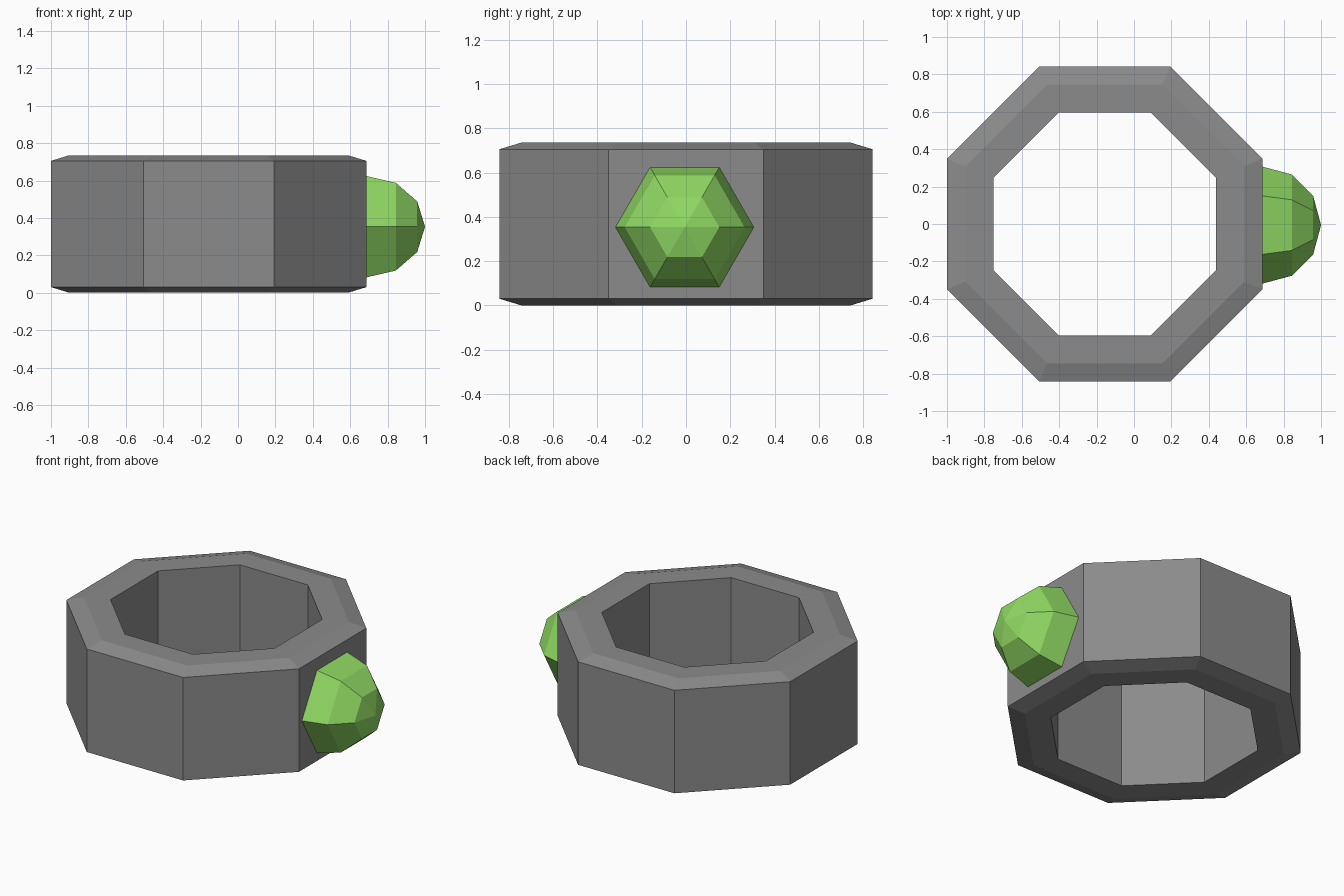
import bpy, bmesh, math

if "Cube" in bpy.data.objects:
    bpy.data.objects.remove(bpy.data.objects["Cube"])


def material(name, rgb):
    m = bpy.data.materials.new(name)
    m.diffuse_color = (*rgb, 1.0)
    m.use_nodes = True
    m.node_tree.nodes["Principled BSDF"].inputs["Base Color"].default_value = m.diffuse_color
    return m


def finish(name, bm, mat):
    bmesh.ops.recalc_face_normals(bm, faces=bm.faces)
    me = bpy.data.meshes.new(name)
    bm.to_mesh(me)
    bm.free()
    me.materials.append(mat)
    ob = bpy.data.objects.new(name, me)
    bpy.context.collection.objects.link(ob)
    return ob


grey = material("grey metal", (0.26, 0.26, 0.26))
green = material("green gem", (0.28, 0.70, 0.125))

# Octagonal band: (apothem, height) section swept round eight sides
CX, SIDES = -0.157, 8
section = [(0.595, 0.0), (0.745, 0.0), (0.843, 0.03),
           (0.843, 0.705), (0.745, 0.735), (0.595, 0.735)]
bm = bmesh.new()
rings = []
for i in range(SIDES):
    a = 2 * math.pi * (i + 0.5) / SIDES
    k = 1 / math.cos(math.pi / SIDES)
    rings.append([bm.verts.new((CX + r * k * math.cos(a), r * k * math.sin(a), z))
                  for r, z in section])
n = len(section)
for i in range(SIDES):
    p, q = rings[i], rings[(i + 1) % SIDES]
    for j in range(n):
        bm.faces.new((p[j], q[j], q[(j + 1) % n], p[(j + 1) % n]))
finish("ring_band", bm, grey)

# Gem: six-sided half sphere pointing along +x, base just inside the band
R, GX, GY, GZ = 0.3125, 0.6875, -0.006, 0.353
bm = bmesh.new()
levels = []
for x, r in [(0.67, R)] + [(GX + R * math.sin(t), R * math.cos(t))
                           for t in (0.0, math.pi / 6, math.pi / 3)]:
    levels.append([bm.verts.new((x, GY + r * math.cos(i * math.pi / 3),
                                 GZ + r * math.sin(i * math.pi / 3))) for i in range(6)])
tip = bm.verts.new((GX + R, GY, GZ))
for lo, hi in zip(levels, levels[1:]):
    for i in range(6):
        k = (i + 1) % 6
        bm.faces.new((lo[i], lo[k], hi[k], hi[i]))
for i in range(6):
    bm.faces.new((levels[-1][i], levels[-1][(i + 1) % 6], tip))
bm.faces.new(levels[0])
finish("gem", bm, green)
